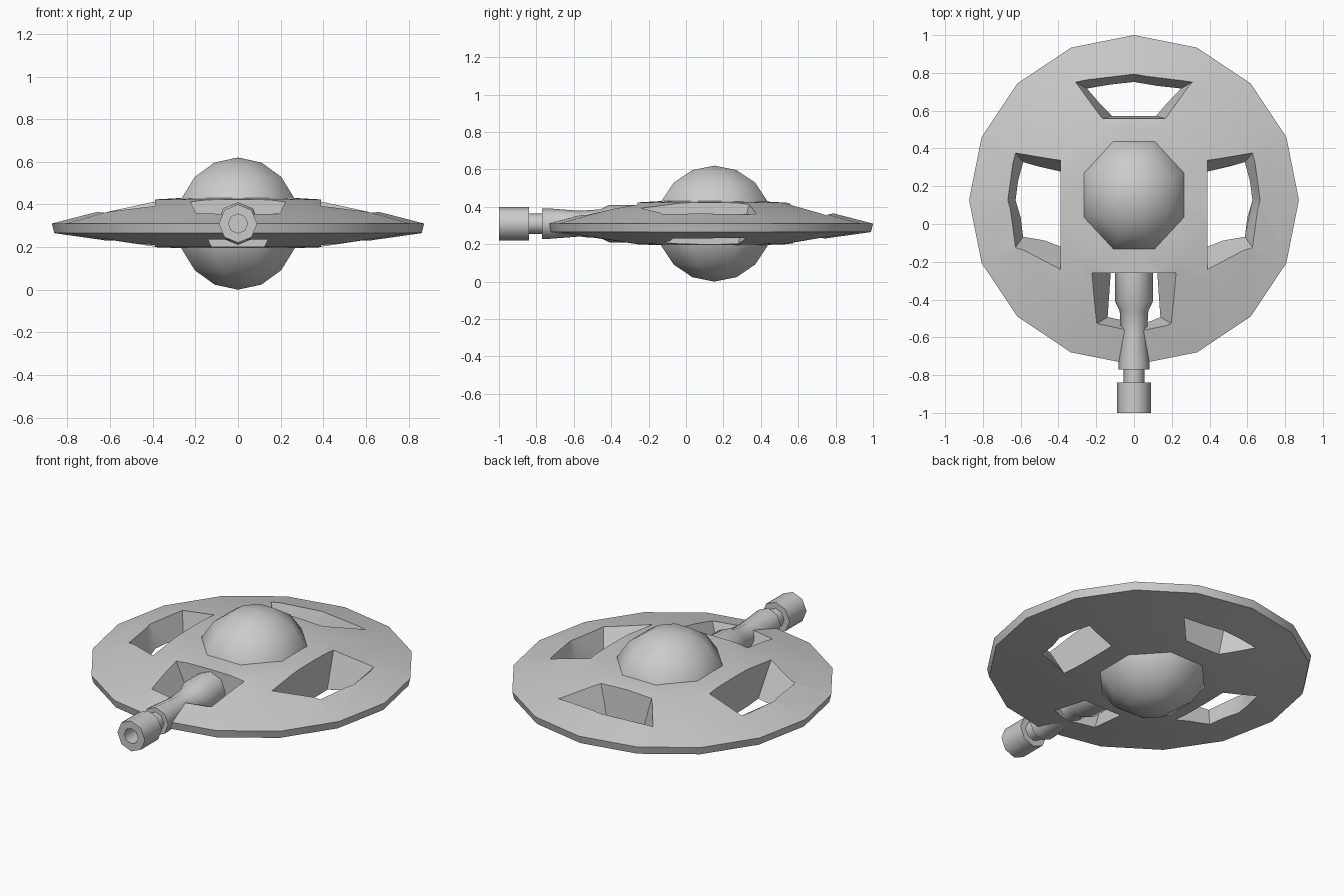
import bpy, bmesh, math
from mathutils import Matrix

if "Cube" in bpy.data.objects:
    bpy.data.objects.remove(bpy.data.objects["Cube"])

AXIS_Z = 0.31
DISC_Y = 0.127


def make_object(name, bm, angle):
    bmesh.ops.recalc_face_normals(bm, faces=bm.faces)
    me = bpy.data.meshes.new(name)
    bm.to_mesh(me)
    bm.free()
    ob = bpy.data.objects.new(name, me)
    bpy.context.collection.objects.link(ob)
    if angle:
        smooth(ob, angle)
    return ob


def smooth(ob, angle):
    bpy.ops.object.select_all(action='DESELECT')
    ob.select_set(True)
    bpy.context.view_layer.objects.active = ob
    bpy.ops.object.shade_smooth_by_angle(angle=math.radians(angle))


def bridge_rings(bm, rings):
    n = len(rings[0])
    for a, b in zip(rings, rings[1:]):
        for i in range(n):
            j = (i + 1) % n
            bm.faces.new((a[i], a[j], b[j], b[i]))
    bm.faces.new(rings[0][::-1])
    bm.faces.new(rings[-1])


def lathe(profile, sides, matrix):
    """Turn (radius, height) points into a closed solid about local z."""
    bm = bmesh.new()
    rings = []
    for r, h in profile:
        rings.append([bm.verts.new((r * math.cos(i * math.tau / sides),
                                    r * math.sin(i * math.tau / sides), h))
                      for i in range(sides)])
    bridge_rings(bm, rings)
    bm.transform(matrix)
    return bm


def hole_cutter(name, top, bottom, z_top=0.385, z_bot=0.225):
    """Tapered cutter through the disc, outlines given near each surface."""
    bm = bmesh.new()
    rings = []
    for z in (0.1, 0.5):
        t = (z - z_bot) / (z_top - z_bot)
        rings.append([bm.verts.new((b[0] + (a[0] - b[0]) * t,
                                    b[1] + (a[1] - b[1]) * t, z))
                      for a, b in zip(top, bottom)])
    bridge_rings(bm, rings)
    ob = make_object(name, bm, None)
    ob.hide_render = True
    return ob


# Saucer disc
disc = make_object("saucer_disc", lathe(
    [(0.27, 0.195), (0.41, 0.2), (0.65, 0.235), (0.862, 0.265),
     (0.873, 0.31), (0.66, 0.365), (0.41, 0.422), (0.27, 0.43)],
    16, Matrix.Translation((0, DISC_Y, 0))), None)

# Openings: two sides (mirrored), rear and front
side_top = [(0.39, -0.235), (0.635, -0.135), (0.675, 0.125), (0.635, 0.385), (0.39, 0.33)]
side_bot = [(0.39, -0.13), (0.585, -0.065), (0.625, 0.125), (0.585, 0.325), (0.39, 0.285)]
cutters = [hole_cutter("side_cutter", [(s * x, y) for x, y in side_top],
                       [(s * x, y) for x, y in side_bot]) for s in (1, -1)]
cutters.append(hole_cutter(
    "rear_cutter",
    [(-0.16, 0.56), (0.16, 0.56), (0.325, 0.76), (0, 0.8), (-0.325, 0.76)],
    [(-0.12, 0.57), (0.12, 0.57), (0.245, 0.715), (0, 0.75), (-0.245, 0.715)]))
cutters.append(hole_cutter(
    "front_cutter",
    [(0.21, -0.26), (-0.21, -0.26), (-0.21, -0.535), (0, -0.585), (0.21, -0.535)],
    [(0.135, -0.26), (-0.135, -0.26), (-0.135, -0.49), (0, -0.53), (0.135, -0.49)]))

for c in cutters:
    mod = disc.modifiers.new("opening", 'BOOLEAN')
    mod.operation = 'DIFFERENCE'
    mod.solver = 'EXACT'
    mod.object = c
    bpy.context.view_layer.objects.active = disc
    bpy.ops.object.modifier_apply(modifier=mod.name)
    bpy.data.objects.remove(c)
smooth(disc, 28)

# Cabin: eight-sided ball showing above and below the disc
bm = bmesh.new()
bmesh.ops.create_uvsphere(bm, u_segments=8, v_segments=8, radius=0.31)
bm.transform(Matrix.Translation((0, 0.152, AXIS_Z))
             @ Matrix.Diagonal((1, 1.075, 1, 1))
             @ Matrix.Rotation(math.pi / 8, 4, 'Z'))
make_object("cabin_ball", bm, 60)

# Gun barrel with muzzle and bore, turned about the forward axis
forward = Matrix.Translation((0, 0, AXIS_Z)) @ Matrix.Rotation(math.pi / 2, 4, 'X')
make_object("gun_barrel", lathe(
    [(0.1, 0.25), (0.1, 0.41), (0.076, 0.46), (0.069, 0.57), (0.082, 0.74),
     (0.082, 0.77), (0.055, 0.77), (0.055, 0.84), (0.09, 0.84), (0.09, 1.0),
     (0.045, 1.0), (0.045, 0.9)], 8, forward), 50)
